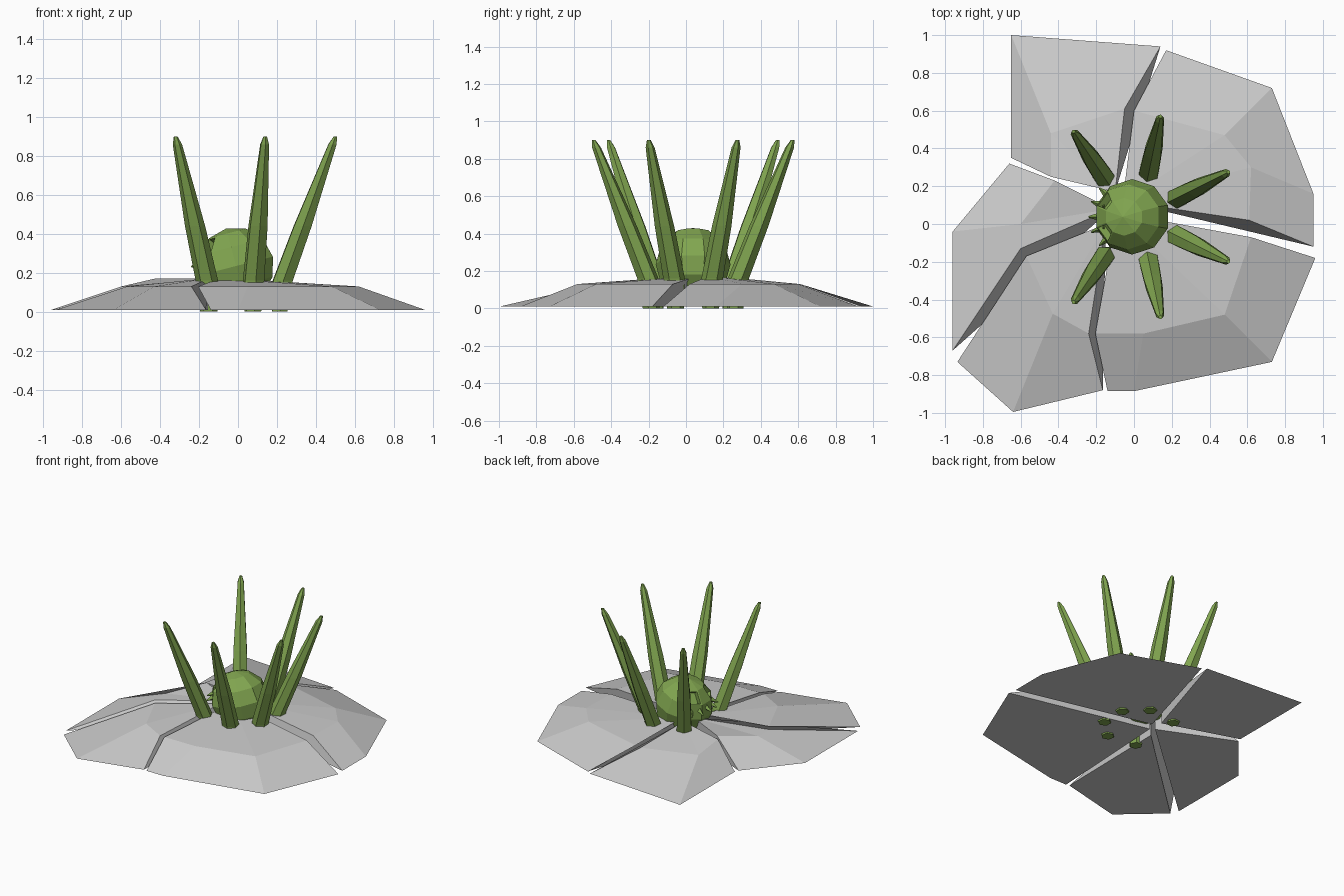
import bpy, bmesh, math
from mathutils import Vector

if "Cube" in bpy.data.objects:
    bpy.data.objects.remove(bpy.data.objects["Cube"])

green = bpy.data.materials.new("plant_green")
green.diffuse_color = (0.22, 0.38, 0.08, 1)
green.use_nodes = True
green.node_tree.nodes["Principled BSDF"].inputs["Base Color"].default_value = green.diffuse_color
MIRROR_Y = 0.038


def finish(bm, name, mat=None):
    bmesh.ops.recalc_face_normals(bm, faces=bm.faces)
    me = bpy.data.meshes.new(name)
    bm.to_mesh(me)
    bm.free()
    ob = bpy.data.objects.new(name, me)
    bpy.context.collection.objects.link(ob)
    if mat:
        me.materials.append(mat)
    return ob


# Cracked ground: wedge with a raised top, a shoulder and straight bottom edges
def plate(name, inner, columns):
    bm = bmesh.new()
    top = bm.verts.new((*inner, 0.172))
    low = bm.verts.new((inner[0], inner[1], 0.01))
    mids = [bm.verts.new((x, y, z)) for (x, y, z), _ in columns]
    outs = [bm.verts.new((x, y, 0.01)) for _, (x, y) in columns]
    for i in range(len(columns) - 1):
        bm.faces.new((top, mids[i], mids[i + 1]))
        bm.faces.new((mids[i], outs[i], outs[i + 1], mids[i + 1]))
    bm.faces.new((top, low, outs[0], mids[0]))
    bm.faces.new((top, mids[-1], outs[-1], low))
    bm.faces.new([low] + outs[::-1])
    finish(bm, name)


plate("ground_plate_right_back", (-0.06, 0.12), [
    ((0.61, 0.02, 0.13), (0.95, -0.12)), ((0.62, 0.30, 0.13), (0.95, 0.16)),
    ((0.48, 0.47, 0.13), (0.73, 0.72)), ((0.0, 0.60, 0.13), (0.17, 0.92))])
plate("ground_plate_left_back", (-0.10, 0.17), [
    ((-0.05, 0.61, 0.13), (0.14, 0.94)), ((-0.44, 0.48, 0.13), (-0.65, 1.0)),
    ((-0.44, 0.25, 0.16), (-0.65, 0.35))])
plate("ground_plate_left", (-0.12, 0.08), [
    ((-0.42, 0.23, 0.172), (-0.66, 0.32)), ((-0.60, 0.0, 0.13), (-0.96, -0.04)),
    ((-0.60, -0.13, 0.13), (-0.96, -0.67))])
plate("ground_plate_left_front", (-0.15, 0.0), [
    ((-0.57, -0.17, 0.13), (-0.935, -0.73)), ((-0.43, -0.475, 0.13), (-0.64, -0.995)),
    ((-0.24, -0.58, 0.13), (-0.165, -0.88))])
plate("ground_plate_right_front", (-0.09, 0.06), [
    ((-0.205, -0.58, 0.13), (-0.14, -0.885)), ((0.05, -0.58, 0.13), (0.0, -0.885)),
    ((0.48, -0.48, 0.13), (0.73, -0.73)), ((0.62, -0.07, 0.13), (0.96, -0.18))])


# Leaf spikes: tapered six-sided stalks leaning outwards
def spike(name, base, tip):
    bm = bmesh.new()
    rings = []
    for z, r in ((0.0, 0.045), (0.16, 0.058), (0.44, 0.052), (0.86, 0.024), (0.9, 0.01)):
        t = max((z - 0.16) / 0.74, -0.06)
        c = Vector(base).lerp(Vector(tip), t)
        a0 = math.atan2(tip[1] - base[1], tip[0] - base[0])
        rings.append([bm.verts.new((c.x + r * math.cos(a0 + k * math.pi / 3),
                                    c.y + r * math.sin(a0 + k * math.pi / 3), z))
                      for k in range(6)])
    for a, b in zip(rings, rings[1:]):
        for k in range(6):
            bm.faces.new((a[k], a[(k + 1) % 6], b[(k + 1) % 6], b[k]))
    bm.faces.new(rings[0][::-1])
    bm.faces.new(rings[-1])
    finish(bm, name, green)


for label, base, tip in (("left", (-0.16, 0.25), (-0.32, 0.49)),
                         ("middle", (0.08, 0.28), (0.14, 0.57)),
                         ("right", (0.23, 0.14), (0.50, 0.275))):
    spike("spike_back_" + label, base, tip)
    spike("spike_front_" + label, (base[0], 2 * MIRROR_Y - base[1]),
          (tip[0], 2 * MIRROR_Y - tip[1]))

# Bulb head with two sunken eye holes on the upper left
bm = bmesh.new()
bmesh.ops.create_uvsphere(bm, u_segments=10, v_segments=6, radius=1)
for v in bm.verts:
    v.co = (v.co.x * 0.205, v.co.y * 0.2, v.co.z * 0.2)
    tilt = 0.25
    x, z = v.co.x, v.co.z
    v.co.x = x * math.cos(tilt) - z * math.sin(tilt)
    v.co.z = x * math.sin(tilt) + z * math.cos(tilt)
    v.co += Vector((-0.01, MIRROR_Y, 0.235))
bm.normal_update()
eyes = []
for s in (-1, 1):
    target = Vector((-0.16, MIRROR_Y + s * 0.06, 0.36))
    eyes.append(min((f for f in bm.faces if f not in eyes),
                    key=lambda f: (f.calc_center_median() - target).length))
bmesh.ops.inset_individual(bm, faces=eyes, thickness=0.012, depth=0)
bmesh.ops.inset_individual(bm, faces=eyes, thickness=0.004, depth=-0.04)
finish(bm, "bulb_head", green)

# Teeth around the mouth
for i in range(5):
    a = math.pi + (i - 2) * 0.36
    d = Vector((math.cos(a), math.sin(a), -0.5)).normalized()
    bm = bmesh.new()
    bmesh.ops.create_cone(bm, cap_ends=True, segments=4, radius1=0.03, radius2=0.004, depth=0.09,
                          matrix=d.to_track_quat('Z', 'Y').to_matrix().to_4x4())
    bmesh.ops.translate(bm, verts=bm.verts,
                        vec=(0.19 * math.cos(a) - 0.01, 0.19 * math.sin(a) + MIRROR_Y, 0.25))
    finish(bm, "tooth_%d" % (i + 1), green)
